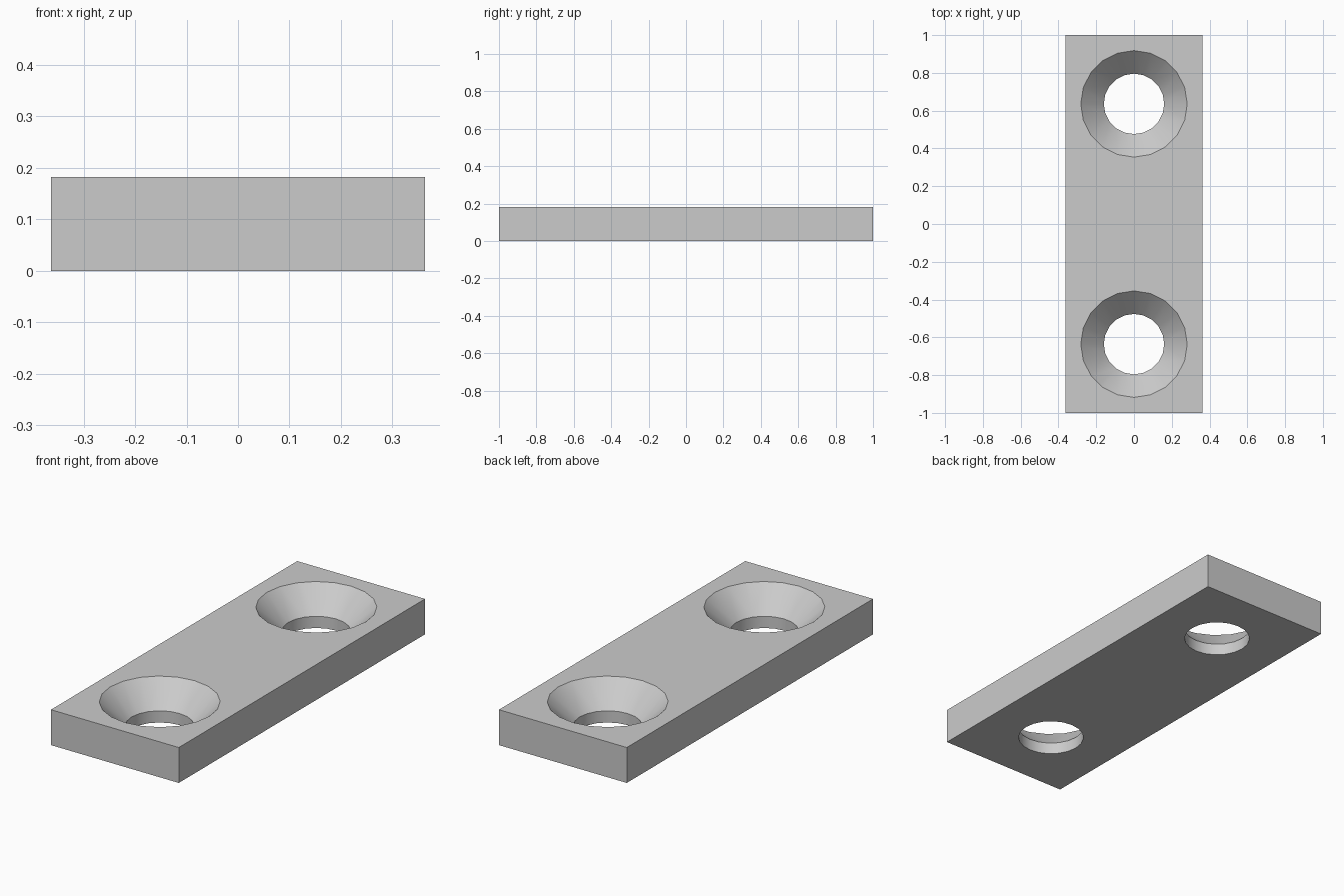
import bpy, bmesh, math
from mathutils import Vector

if "Cube" in bpy.data.objects:
    bpy.data.objects.remove(bpy.data.objects["Cube"], do_unlink=True)

WIDTH, LENGTH, THICK = 0.727, 2.0, 0.182
HOLE_Y, HOLE_R, RIM_R, SIDES = 0.636, 0.16, 0.282, 20
NECK_Z = THICK - (RIM_R - HOLE_R)   # 45 degree countersink

grey = bpy.data.materials.new("plain_grey")
grey.use_nodes = True
colour = (0.6, 0.6, 0.6, 1)
grey.diffuse_color = colour
grey.node_tree.nodes["Principled BSDF"].inputs["Base Color"].default_value = colour


def add_object(name, bm):
    bmesh.ops.recalc_face_normals(bm, faces=bm.faces)
    mesh = bpy.data.meshes.new(name)
    bm.to_mesh(mesh)
    bm.free()
    mesh.materials.append(grey)
    obj = bpy.data.objects.new(name, mesh)
    bpy.context.collection.objects.link(obj)
    return obj


def hole_cutter(y):
    """Revolved screw hole: straight neck opening into a cone."""
    bm = bmesh.new()
    over = 0.1
    profile = [(0, -over), (HOLE_R, -over), (HOLE_R, NECK_Z),
               (RIM_R + over, THICK + over), (0, THICK + over)]
    verts = [bm.verts.new((r, y, z)) for r, z in profile]
    edges = [bm.edges.new(pair) for pair in zip(verts, verts[1:])]
    bmesh.ops.spin(bm, geom=verts + edges, cent=(0, y, 0), axis=(0, 0, 1),
                   angle=math.tau, steps=SIDES)
    bmesh.ops.remove_doubles(bm, verts=bm.verts, dist=0.0001)
    cutter = add_object("hole_cutter", bm)
    cutter.hide_render = True
    return cutter


# Flat rectangular plate
bm = bmesh.new()
bmesh.ops.create_cube(bm, size=1)
bmesh.ops.scale(bm, vec=(WIDTH, LENGTH, THICK), verts=bm.verts)
bmesh.ops.translate(bm, vec=Vector((0, 0, THICK / 2)), verts=bm.verts)
plate = add_object("mounting_plate", bm)

bpy.ops.object.select_all(action="DESELECT")
bpy.context.view_layer.objects.active = plate
plate.select_set(True)

# Two countersunk screw holes
for side in (-1, 1):
    cutter = hole_cutter(side * HOLE_Y)
    cut = plate.modifiers.new("screw_hole", "BOOLEAN")
    cut.operation = "DIFFERENCE"
    cut.solver = "EXACT"
    cut.object = cutter
    bpy.ops.object.modifier_apply(modifier=cut.name)
    bpy.data.objects.remove(cutter, do_unlink=True)

bpy.ops.object.shade_smooth_by_angle(angle=math.radians(30))
